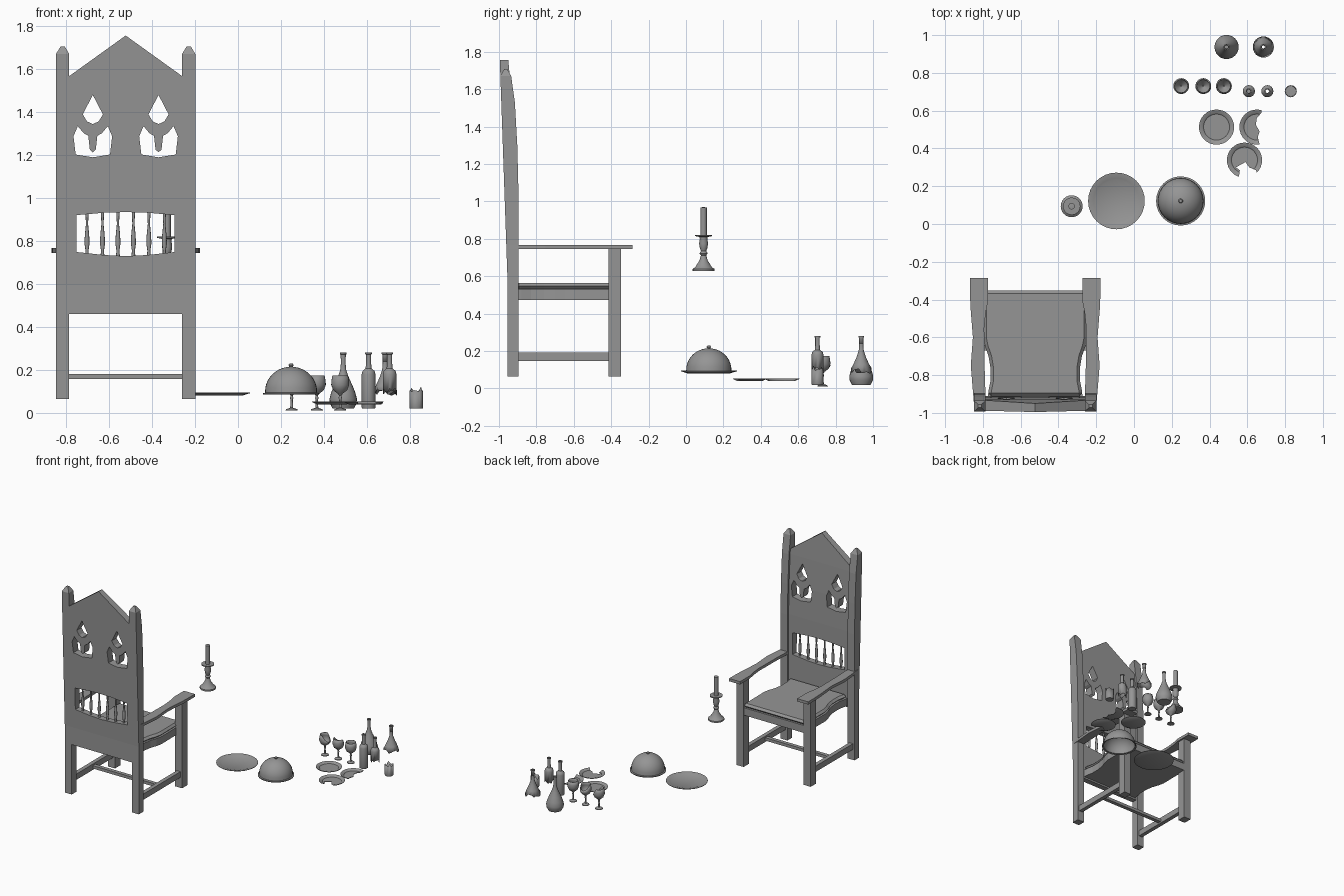
import bpy, bmesh, math, random
from mathutils import Vector

random.seed(4)
if "Cube" in bpy.data.objects:
    bpy.data.objects.remove(bpy.data.objects["Cube"])

grey = bpy.data.materials.new("plain grey")
grey.use_nodes = True
grey.diffuse_color = (0.3, 0.3, 0.3, 1)
grey.node_tree.nodes["Principled BSDF"].inputs["Base Color"].default_value = (0.3, 0.3, 0.3, 1)
CX = -0.523  # centre line of the chair


def finish(name, bm, smooth=False):
    bmesh.ops.recalc_face_normals(bm, faces=bm.faces)
    mesh = bpy.data.meshes.new(name)
    bm.to_mesh(mesh)
    bm.free()
    mesh.materials.append(grey)
    ob = bpy.data.objects.new(name, mesh)
    bpy.context.collection.objects.link(ob)
    bpy.ops.object.select_all(action='DESELECT')
    ob.select_set(True)
    bpy.context.view_layer.objects.active = ob
    if smooth:
        bpy.ops.object.shade_smooth_by_angle(angle=math.radians(40))
    return ob


def prism(name, points, axis, lo, hi):
    """Extrude a flat outline along x, y or z."""
    bm = bmesh.new()
    place = {"x": lambda a, b: (lo, a, b), "y": lambda a, b: (a, lo, b), "z": lambda a, b: (a, b, lo)}[axis]
    face = bm.faces.new([bm.verts.new(place(a, b)) for a, b in points])
    new = bmesh.ops.extrude_face_region(bm, geom=[face])["geom"]
    shift = Vector([hi - lo if c == axis else 0 for c in "xyz"])
    bmesh.ops.translate(bm, vec=shift, verts=[v for v in new if isinstance(v, bmesh.types.BMVert)])
    return finish(name, bm)


def box(name, x, y, z):
    return prism(name, [(x[0], y[0]), (x[1], y[0]), (x[1], y[1]), (x[0], y[1])], "z", *z)


def apply(ob, kind, **settings):
    mod = ob.modifiers.new(kind.lower(), kind)
    for key, value in settings.items():
        setattr(mod, key, value)
    bpy.context.view_layer.objects.active = ob
    bpy.ops.object.modifier_apply(modifier=mod.name)


def cut(ob, cutter, operation='DIFFERENCE'):
    apply(ob, 'BOOLEAN', object=cutter, operation=operation, solver='EXACT')
    bpy.data.objects.remove(cutter)


def lathe(name, x, y, profile, sides=24, rim=None, shell=0):
    """Spin (radius, z) points; rim(ring, angle) shifts heights for broken edges."""
    bm = bmesh.new()
    rings = []
    for i, (r, z) in enumerate(profile):
        angles = [math.tau * k / sides for k in range(sides)]
        if r == 0:
            rings.append([bm.verts.new((x, y, z))] * sides)
        else:
            rings.append([bm.verts.new((x + r * math.cos(a), y + r * math.sin(a),
                                        z + (rim(i, a) if rim else 0))) for a in angles])
    for low, high in zip(rings, rings[1:]):
        for k in range(sides):
            n = (k + 1) % sides
            bm.faces.new(dict.fromkeys((low[k], low[n], high[n], high[k])))
    ob = finish(name, bm, True)
    if shell:
        apply(ob, 'SOLIDIFY', thickness=shell, offset=-1)
    return ob


# Chair back: leaning side profile trimmed to the gabled outline
def side_profile(front, top):
    return [(-0.955, front[1]), (-0.955, 0.6), (-0.955 - 0.035 * (top - 0.6), top),
            (-0.935 - front[0], top), (-0.915 - front[0], 1.53), (-0.902 - front[0], 1.3),
            (-0.896 - front[0], 1.06), (-0.896 - front[0], front[1])]


panel = prism("back_panel", side_profile((0.015, 0.46), 1.757), "x", CX - 0.265, CX + 0.265)
gable = [(CX - 0.27, 0.4), (CX + 0.27, 0.4), (CX + 0.27, 1.563), (CX, 1.757), (CX - 0.27, 1.563)]
cut(panel, prism("gable_cutter", gable, "y", -1.1, -0.8), 'INTERSECT')

# Pierced openings in the back
lid = [(0, 1.48), (0.047, 1.39), (0.027, 1.357), (0, 1.345), (-0.027, 1.357), (-0.047, 1.39)]
half = [(0, 1.213), (0.014, 1.226), (0.021, 1.29), (0.042, 1.302), (0.070, 1.335),
        (0.09, 1.288), (0.08, 1.203), (0, 1.19)]
eye = half + [(-x, z) for x, z in half[-2:0:-1]]
for side in (-1, 1):
    for outline in (lid, eye):
        points = [(CX + side * 0.153 + x, z) for x, z in outline]
        cut(panel, prism("eye_cutter", points, "y", -1.1, -0.8))
mouth = [(-0.228, 0.749), (-0.1, 0.735), (0, 0.73), (0.1, 0.735), (0.228, 0.749),
         (0.228, 0.921), (0.1, 0.932), (0, 0.935), (-0.1, 0.932), (-0.228, 0.921)]
cut(panel, prism("mouth_cutter", [(CX + x, z) for x, z in mouth], "y", -1.1, -0.8))
for i in range(6):
    lathe("baluster", CX + (i - 2.5) * 0.072, -0.935,
          [(0.010, 0.72), (0.007, 0.755), (0.012, 0.79), (0.010, 0.83), (0.005, 0.88), (0.008, 0.94)], 10)

# Posts, legs, arms and side rails, mirrored about the chair's centre line
arm_edge = [(0.25, -0.285), (0.25, -0.41), (0.262, -0.47), (0.27, -0.55), (0.268, -0.75), (0.262, -0.945),
            (0.325, -0.945), (0.341, -0.75), (0.33, -0.6), (0.342, -0.45), (0.346, -0.36), (0.346, -0.285)]
for side, label in ((-1, "right"), (1, "left")):
    def span(a, b):
        return sorted((CX + side * a, CX + side * b))
    x0, x1 = span(0.263, 0.324)
    post = prism(label + "_back_post", side_profile((0, 0.065), 1.672), "x", x0, x1)
    bm = bmesh.new()
    bm.from_mesh(post.data)
    tip = [f for f in bm.faces if f.normal.z > 0.9]
    new = bmesh.ops.extrude_face_region(bm, geom=tip)["geom"]
    verts = [v for v in new if isinstance(v, bmesh.types.BMVert)]
    centre = sum((v.co for v in verts), Vector()) / len(verts)
    for v in verts:
        v.co = centre + (v.co - centre) * 0.3 + Vector((0, 0, 0.035))
    bmesh.ops.delete(bm, geom=tip, context='FACES_ONLY')
    bm.to_mesh(post.data)
    bm.free()
    box(label + "_front_leg", (x0, x1), (-0.415, -0.348), (0.065, 0.75))
    box(label + "_side_stretcher", span(0.278, 0.31), (-0.9, -0.4), (0.147, 0.193))
    prism(label + "_armrest", [(CX + side * x, y) for x, y in arm_edge], "z", 0.745, 0.767)
box("cross_stretcher", (CX - 0.29, CX + 0.29), (-0.67, -0.64), (0.158, 0.181))

# Seat with waisted rear sides and a chamfered top
edge = [(0.272, -0.352), (0.275, -0.6), (0.265, -0.65), (0.247, -0.70), (0.237, -0.76),
        (0.237, -0.83), (0.247, -0.88), (0.25, -0.91)]
outline = [(CX + x, y) for x, y in edge] + [(CX - x, y) for x, y in reversed(edge)]
prism("seat_base", outline, "z", 0.473, 0.532)
cushion = prism("seat_top", outline, "z", 0.532, 0.564)
apply(cushion, 'BEVEL', width=0.016, segments=1, limit_method='ANGLE', angle_limit=math.radians(60))

# Candlestick
lathe("candlestick", -0.33, 0.094, [
    (0, 0.628), (0.058, 0.628), (0.058, 0.64), (0.045, 0.648), (0.022, 0.685), (0.014, 0.712), (0.022, 0.722),
    (0.014, 0.735), (0.02, 0.75), (0.024, 0.775), (0.02, 0.8), (0.022, 0.81), (0.046, 0.815),
    (0.046, 0.822), (0.017, 0.822), (0.017, 0.968), (0, 0.97)])


# Plates, two of them broken
def plate(name, x, y, r, z):
    return lathe(name, x, y, [(0, z), (r * 0.76, z), (r, z + 0.011), (r, z + 0.014), (r * 0.8, z + 0.009),
                              (r * 0.74, z + 0.004), (0, z + 0.004)], 32)


plate("serving_plate", -0.093, 0.122, 0.15, 0.081)
plate("small_plate", 0.437, 0.513, 0.093, 0.04)
half_plate = plate("half_plate", 0.651, 0.513, 0.093, 0.04)
cut(half_plate, prism("break_cutter", [(0.68, 0.63), (0.675, 0.59), (0.65, 0.56), (0.645, 0.525), (0.665, 0.49),
                                       (0.655, 0.46), (0.67, 0.4), (0.8, 0.4), (0.8, 0.63)], "z", 0, 0.1))
chipped = plate("chipped_plate", 0.585, 0.338, 0.093, 0.04)
cut(chipped, prism("break_cutter", [(0.55, 0.2), (0.56, 0.285), (0.54, 0.30), (0.59, 0.328), (0.61, 0.30),
                                    (0.645, 0.285), (0.68, 0.2)], "z", 0, 0.1))

# Domed dish cover
dome = [(0.13, 0.085), (0.13, 0.092), (0.121, 0.094)]
dome += [(0.121 * math.cos(t), 0.1 + 0.115 * math.sin(t)) for t in [i * math.pi / 20 for i in range(1, 10)]]
lathe("dish_cover", 0.247, 0.122, dome + [(0.008, 0.215), (0.012, 0.222), (0.008, 0.229), (0, 0.23)], 32, shell=0.004)


# Carafes and bottles, whole and broken
def jagged(ring):
    return lambda i, a: random.uniform(-0.016, 0.016) if i == ring else 0


neck = [(0.012, 0.272), (0.016, 0.274), (0.016, 0.282), (0.01, 0.282), (0.009, 0.24)]
carafe_top = [(0.056, 0.095), (0.042, 0.13), (0.026, 0.165), (0.014, 0.2), (0.011, 0.23)] + neck
bottle_top = [(0.032, 0.18), (0.028, 0.195), (0.014, 0.207), (0.012, 0.23)] + neck
lathe("carafe", 0.49, 0.937, [(0, 0.02), (0.05, 0.02), (0.062, 0.045), (0.064, 0.065)] + carafe_top)
lathe("broken_carafe", 0.685, 0.937, carafe_top, rim=jagged(0), shell=0.003)
lathe("bottle", 0.608, 0.703, [(0, 0.02), (0.03, 0.02), (0.032, 0.025)] + bottle_top)
lathe("broken_bottle_top", 0.706, 0.703, [(0.032, 0.1)] + bottle_top, 16, jagged(0), 0.003)
lathe("broken_bottle_base", 0.83, 0.703, [(0, 0.02), (0.03, 0.02), (0.032, 0.025), (0.032, 0.105)],
      16, jagged(3), 0.003)

# Goblets, two with broken bowls
goblet = [(0, 0.012), (0.028, 0.012), (0.026, 0.017), (0.007, 0.024), (0.005, 0.06), (0.008, 0.07), (0.005, 0.08),
          (0.012, 0.09), (0.032, 0.105), (0.042, 0.13), (0.041, 0.15), (0.036, 0.175)]
for x, direction, depth in ((0.25, 0, 0.05), (0.367, math.pi / 2, 0.04), (0.476, 0, 0)):
    def chip(i, a):
        bite = max(0, math.cos(a - direction)) * depth
        return -bite * {11: 1, 10: 0.55, 9: 0.2}.get(i, 0)
    lathe("goblet" if depth == 0 else "broken_goblet", x, 0.73, goblet, 20, chip, 0.003)
